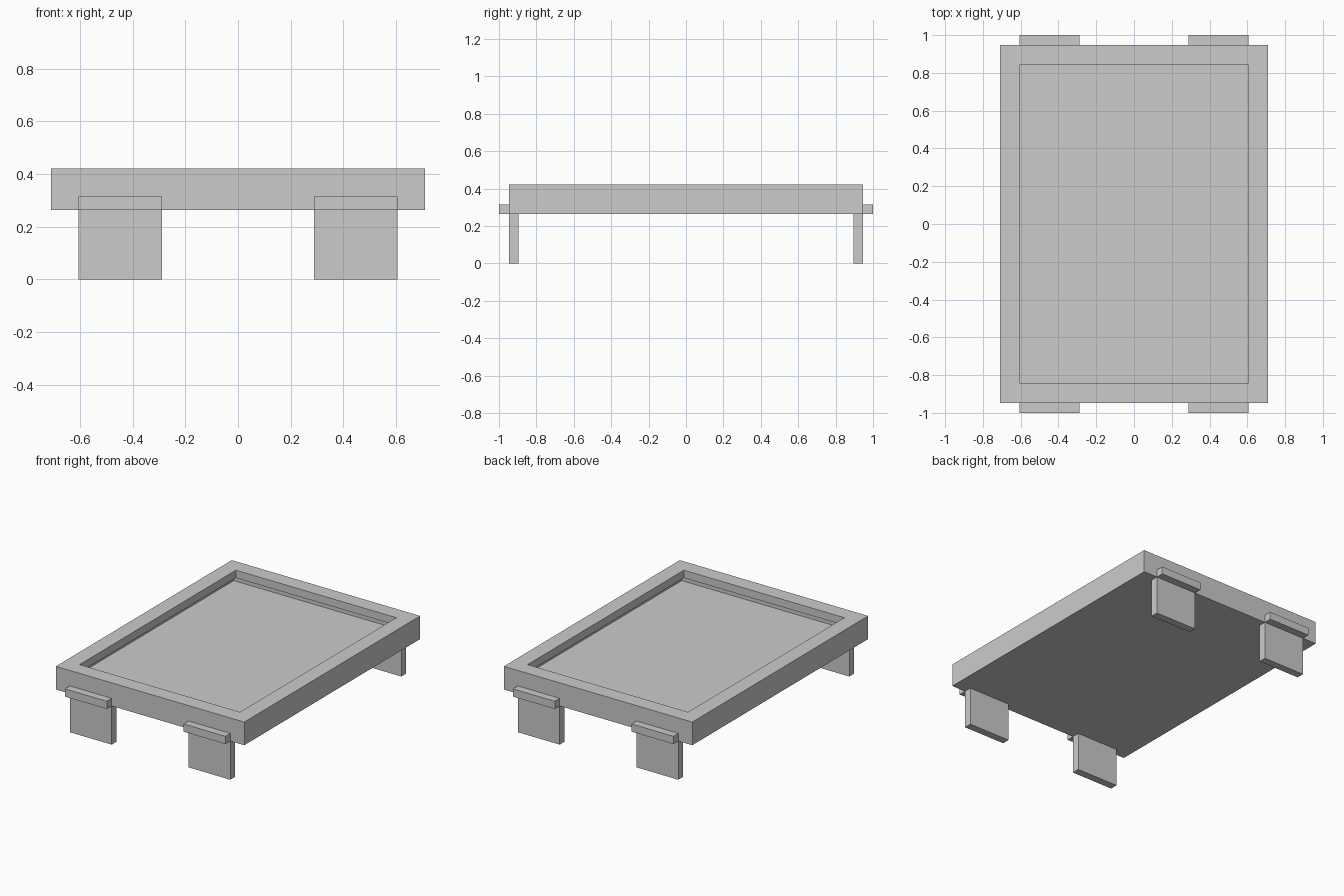
import bpy, bmesh

if "Cube" in bpy.data.objects:
    bpy.data.objects.remove(bpy.data.objects["Cube"])

U = 2 / 38  # model is built on a regular unit grid


def finish(name, bm):
    bmesh.ops.recalc_face_normals(bm, faces=bm.faces)
    mesh = bpy.data.meshes.new(name)
    bm.to_mesh(mesh)
    bm.free()
    obj = bpy.data.objects.new(name, mesh)
    bpy.context.collection.objects.link(obj)
    return obj


def nested_rings(name, rings):
    """Closed solid from stacked rectangles (half x, half y, z) in grid units."""
    bm = bmesh.new()
    loops = [[bm.verts.new((sx * hx * U, sy * hy * U, z * U))
              for sx, sy in ((-1, -1), (1, -1), (1, 1), (-1, 1))]
             for hx, hy, z in rings]
    for a, b in zip(loops, loops[1:]):
        for i in range(4):
            j = (i + 1) % 4
            bm.faces.new((a[i], a[j], b[j], b[i]))
    bm.faces.new(loops[0])
    bm.faces.new(loops[-1])
    return finish(name, bm)


def box(name, x, y, z):
    """Box from (min, max) ranges in grid units."""
    bm = bmesh.new()
    bmesh.ops.create_cube(bm, size=1)
    for v in bm.verts:
        v.co = [U * (r[0] if c < 0 else r[1]) for c, r in zip(v.co, (x, y, z))]
    return finish(name, bm)


# Tray: outer wall, overhanging lip, undercut inner wall and floor
nested_rings("tray", [
    (13.5, 18, 5), (13.5, 18, 8),
    (11.5, 16, 8), (11.5, 16, 7),
    (12.5, 17, 7), (12.5, 17, 6),
])

# Flat legs and the ledges above them, one pair at each corner
for side, sx in (("left", -1), ("right", 1)):
    for end, sy in (("front", -1), ("back", 1)):
        xr = sorted((5.5 * sx, 11.5 * sx))
        box(f"{end}_{side}_leg", xr, sorted((17 * sy, 18 * sy)), (0, 5))
        box(f"{end}_{side}_ledge", xr, sorted((18 * sy, 19 * sy)), (5, 6))
